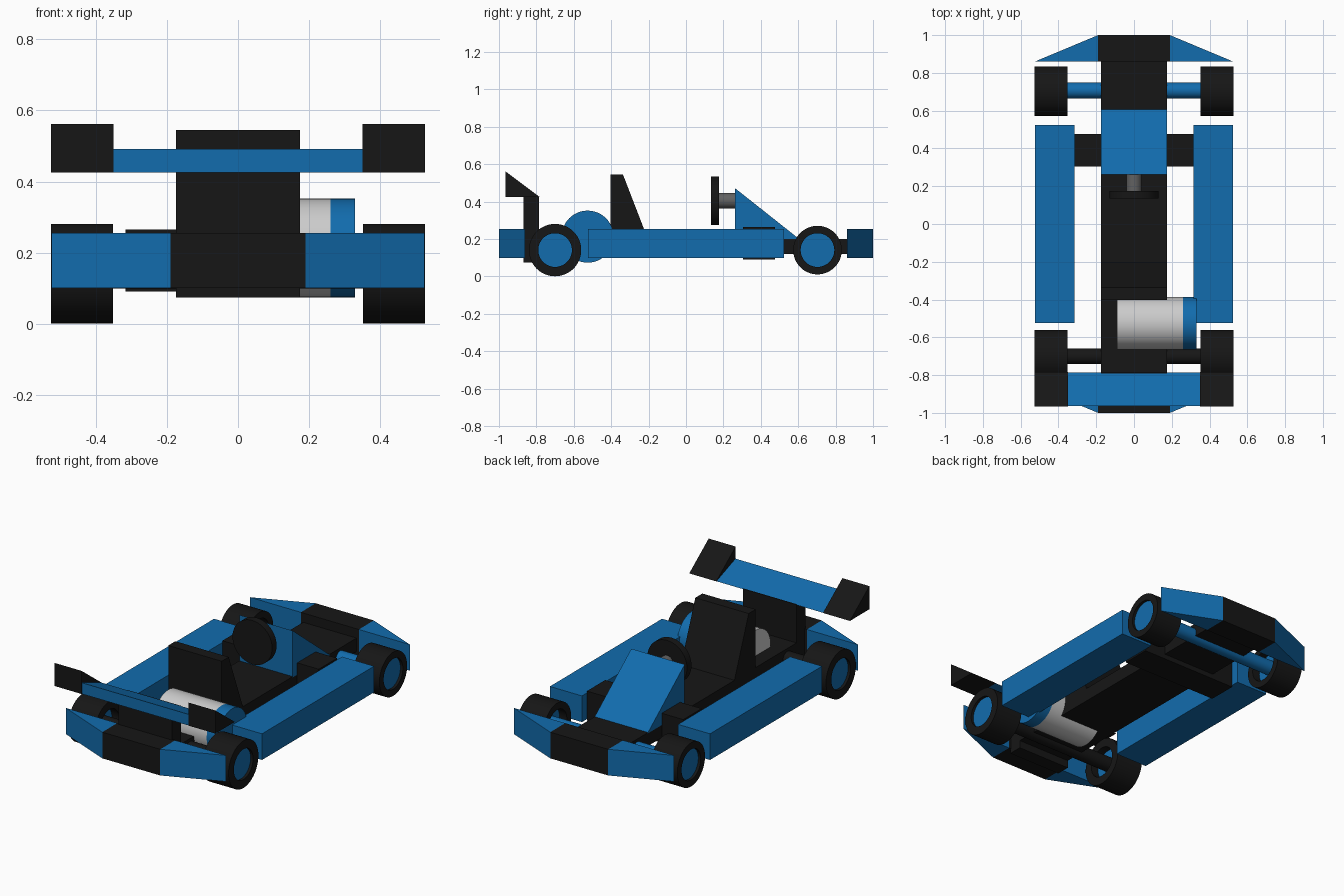
import bpy, bmesh, math
from mathutils import Matrix, Vector

if "Cube" in bpy.data.objects:
    bpy.data.objects.remove(bpy.data.objects["Cube"])


def material(name, rgb):
    m = bpy.data.materials.new(name)
    m.diffuse_color = (*rgb, 1)
    m.use_nodes = True
    m.node_tree.nodes["Principled BSDF"].inputs["Base Color"].default_value = m.diffuse_color
    return m


BLUE = material("blue_paint", (0.006, 0.15, 0.42))
BLACK = material("black_rubber", (0.008, 0.008, 0.008))
STEEL = material("dark_steel", (0.12, 0.12, 0.12))


def finish(name, bm, mat, smooth=False):
    bmesh.ops.recalc_face_normals(bm, faces=bm.faces)
    me = bpy.data.meshes.new(name)
    bm.to_mesh(me)
    bm.free()
    ob = bpy.data.objects.new(name, me)
    bpy.context.collection.objects.link(ob)
    if mat:
        me.materials.append(mat)
    if smooth:
        bpy.ops.object.select_all(action='DESELECT')
        ob.select_set(True)
        bpy.context.view_layer.objects.active = ob
        bpy.ops.object.shade_smooth_by_angle(angle=math.radians(35))
    return ob


def prism(name, points, direction, mat):
    """Extrude a flat 3D outline along a direction."""
    bm = bmesh.new()
    face = bm.faces.new([bm.verts.new(p) for p in points])
    ext = bmesh.ops.extrude_face_region(bm, geom=[face], use_keep_orig=True)
    verts = [g for g in ext["geom"] if isinstance(g, bmesh.types.BMVert)]
    bmesh.ops.translate(bm, verts=verts, vec=direction)
    return finish(name, bm, mat)


def side_profile(name, yz, x0, x1, mat):
    return prism(name, [(x0, y, z) for y, z in yz], Vector((x1 - x0, 0, 0)), mat)


def box(name, x0, x1, y0, y1, z0, z1, mat):
    return side_profile(name, [(y0, z0), (y1, z0), (y1, z1), (y0, z1)], x0, x1, mat)


def cylinder(name, r, centre, length, axis, mat):
    bm = bmesh.new()
    turn = Matrix.Rotation(math.pi / 2, 4, 'Y' if axis == 'X' else 'X')
    bmesh.ops.create_cone(bm, cap_ends=True, segments=48, radius1=r, radius2=r,
                          depth=length, matrix=Matrix.Translation(centre) @ turn)
    return finish(name, bm, mat, True)


def tyre(name, r, inner, centre, width):
    bm = bmesh.new()
    h = width / 2
    ring = [bm.verts.new(p) for p in ((-h, 0, inner), (-h, 0, r), (h, 0, r), (h, 0, inner))]
    edges = [bm.edges.new((ring[i], ring[(i + 1) % 4])) for i in range(4)]
    bmesh.ops.spin(bm, geom=ring + edges, cent=(0, 0, 0), axis=(1, 0, 0),
                   angle=2 * math.pi, steps=48, use_merge=True)
    bmesh.ops.remove_doubles(bm, verts=bm.verts, dist=1e-5)
    bmesh.ops.translate(bm, verts=bm.verts, vec=centre)
    return finish(name, bm, BLACK, True)


# Floor and cross beam
box("floor_pan", -0.175, 0.175, -0.87, 0.87, 0.12, 0.2, BLACK)
box("cross_beam", -0.316, 0.316, 0.305, 0.477, 0.09, 0.265, BLACK)

# Side pods and wheels
for s, side in ((-1, "left"), (1, "right")):
    box(side + "_side_pod", s * 0.315, s * 0.525, -0.525, 0.525, 0.1, 0.255, BLUE)
    for y, r, end in ((0.703, 0.13, "nose"), (-0.7, 0.14, "tail")):
        tag = f"{side}_{end}_"
        tyre(tag + "tyre", r, 0.09, (s * 0.439, y, 0.141), 0.174)
        cylinder(tag + "hub", 0.091, (s * 0.455, y, 0.141), 0.11, 'X', BLUE)

# Axles
cylinder("nose_axle", 0.042, (0, 0.707, 0.141), 0.86, 'X', BLUE)
cylinder("tail_axle", 0.042, (0, -0.7, 0.141), 0.86, 'X', BLACK)

# Bumpers with tapered ends
for d, end in ((1, "nose"), (-1, "tail")):
    box(end + "_bumper", -0.19, 0.19, d * 0.86, d * 1.0, 0.1, 0.255, BLACK)
    for s, side in ((-1, "left"), (1, "right")):
        prism(f"{end}_bumper_{side}_end",
              [(s * 0.19, d * 0.86, 0.1), (s * 0.525, d * 0.86, 0.1), (s * 0.19, d, 0.1)],
              Vector((0, 0, 0.155)), BLUE)

# Nose cowl and steering
side_profile("nose_cowl", [(0.262, 0.195), (0.612, 0.195), (0.262, 0.472)], -0.175, 0.175, BLUE)
cylinder("steering_column", 0.041, (0, 0.225, 0.405), 0.11, 'Y', STEEL)
cylinder("steering_wheel", 0.13, (0, 0.155, 0.405), 0.042, 'Y', BLACK)

# Seat
side_profile("seat", [(-0.403, 0.19), (-0.2, 0.19), (-0.337, 0.545), (-0.403, 0.545)],
             -0.175, 0.175, BLACK)

# Engine
cylinder("engine", 0.139, (0.085, -0.526, 0.213), 0.35, 'X', None)
cylinder("engine_cover", 0.139, (0.295, -0.526, 0.213), 0.07, 'X', BLUE)

# Tail wing
box("wing_support", -0.175, 0.175, -0.868, -0.785, 0.074, 0.427, BLACK)
side_profile("wing", [(-0.963, 0.425), (-0.785, 0.425), (-0.963, 0.491)], -0.35, 0.35, BLUE)
for s, side in ((-1, "left"), (1, "right")):
    side_profile(side + "_wing_tip", [(-0.965, 0.425), (-0.783, 0.425), (-0.965, 0.562)],
                 s * 0.35, s * 0.527, BLACK)
